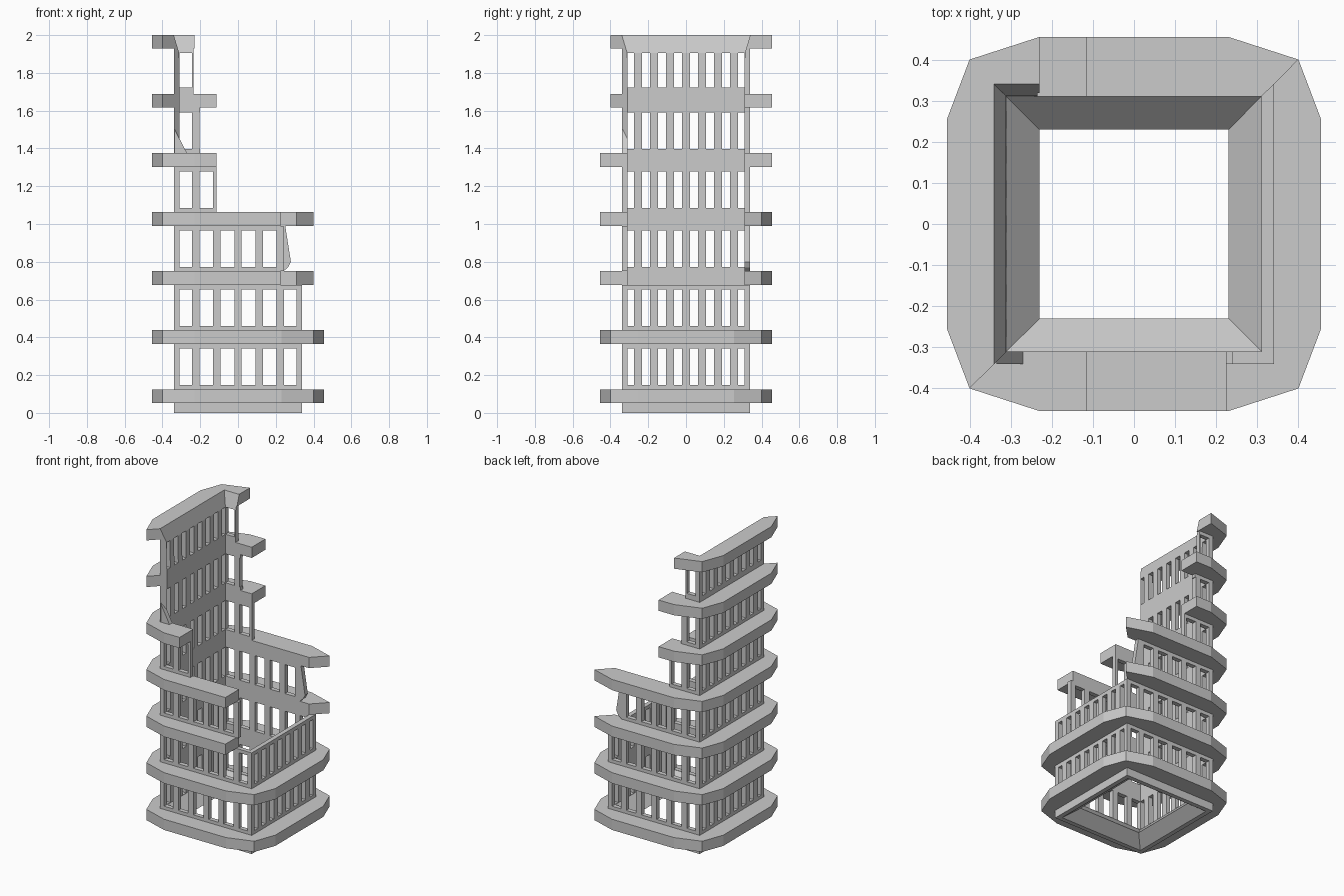
import bpy, bmesh

if "Cube" in bpy.data.objects:
    bpy.data.objects.remove(bpy.data.objects["Cube"])

OUT, INN = 0.34, 0.31            # outer and inner wall planes
LEVELS = 7
PITCH, LEDGE_H = 0.3125, 0.072


def ledge_z(i):
    return 0.053 + i * PITCH


def finish(name, bm):
    bmesh.ops.remove_doubles(bm, verts=bm.verts, dist=0.0004)
    bmesh.ops.recalc_face_normals(bm, faces=bm.faces)
    me = bpy.data.meshes.new(name)
    bm.to_mesh(me)
    bm.free()
    ob = bpy.data.objects.new(name, me)
    bpy.context.collection.objects.link(ob)
    return ob


# place a wall-local point (along, outward, height) on one side of the tower
PLACE = {
    "front": lambda u, d, z: (u, -d, z),
    "back": lambda u, d, z: (u, d, z),
    "left": lambda u, d, z: (-d, u, z),
    "right": lambda u, d, z: (d, u, z),
}


def wall(side, count, gap, wall_lim, ledge_lim):
    """Windowed wall panel; each storey / ledge band is kept up to a broken limit."""
    pitch = 2 * INN / count * 1.085 if count == 6 else 2 * INN / count * 1.09
    centers = [(i - (count - 1) / 2) * pitch for i in range(count)]
    us = {-OUT, OUT}
    for c in centers:
        us |= {round(max(-INN, c - gap / 2), 4), round(min(INN, c + gap / 2), 4)}
    us = sorted(us | {l for l in wall_lim + ledge_lim if -OUT < l < OUT})
    rows = [(0, ledge_z(0), ledge_lim[0], False)]
    for i in range(LEVELS):
        a, b = ledge_z(i), ledge_z(i) + LEDGE_H
        rows.append((a, b, ledge_lim[i], False))
        if i < LEVELS - 1:
            n, lim = ledge_z(i + 1), wall_lim[i]
            lo, hi = b + (0.035 if i == 5 else 0.022), n - 0.024
            rows += [(b, lo, lim, False), (lo, hi, lim, True), (hi, n, lim, False)]

    def keep(c, r):
        if not (0 <= c < len(us) - 1 and 0 <= r < len(rows)):
            return False
        mid = (us[c] + us[c + 1]) / 2
        hole = rows[r][3] and any(abs(mid - k) < gap / 2 for k in centers) and abs(mid) < INN
        return mid < rows[r][2] and not hole

    bm = bmesh.new()

    def pt(u, z, inner):
        d = OUT
        if inner:
            d = INN + max(0, z - 1.9) * 0.3
            u = max(-d, min(d, u))
        return bm.verts.new(PLACE[side](u, d, z))

    for r, (z0, z1, lim, win) in enumerate(rows):
        for c in range(len(us) - 1):
            if not keep(c, r):
                continue
            u0, u1 = us[c], us[c + 1]
            corners = [(u0, z0), (u1, z0), (u1, z1), (u0, z1)]
            for inner in (False, True):
                bm.faces.new([pt(*p, inner) for p in corners])
            for k, (dc, dr) in enumerate([(0, -1), (1, 0), (0, 1), (-1, 0)]):
                if not keep(c + dc, r + dr):
                    p, q = corners[k], corners[(k + 1) % 4]
                    bm.faces.new([pt(*p, False), pt(*q, False), pt(*q, True), pt(*p, True)])
    finish(side + "_wall", bm)


def ledge(i, path, closed):
    """Strip of (inner, outer) plan points given thickness."""
    bm = bmesh.new()
    z0, z1 = ledge_z(i), ledge_z(i) + LEDGE_H
    rings = [[bm.verts.new((*p, z)) for p, z in
              ((a, z0), (b, z0), (b, z1), (a, z1))] for a, b in path]
    pairs = list(zip(rings, rings[1:] + rings[:1]))
    for p, q in pairs if closed else pairs[:-1]:
        for k in range(4):
            n = (k + 1) % 4
            bm.faces.new((p[k], p[n], q[n], q[k]))
    if not closed:
        bm.faces.new(rings[0])
        bm.faces.new(rings[-1])
    finish("ledge_%d" % (i + 1), bm)


def shard(name, side, pts):
    bm = bmesh.new()
    a = [bm.verts.new(PLACE[side](u, OUT, z)) for u, z in pts]
    b = [bm.verts.new(PLACE[side](u, INN, z)) for u, z in pts]
    bm.faces.new(a)
    bm.faces.new(b)
    for k in range(len(pts)):
        n = (k + 1) % len(pts)
        bm.faces.new((a[k], a[n], b[n], b[k]))
    finish(name, bm)


# walls, broken away toward the front right
F = OUT
wall("left", 8, 0.042, [F] * 6, [F] * 7)
wall("right", 8, 0.042, [F, F, -1, -1, -1, -1], [F, F, -1, -1, -1, -1, -1])
wall("front", 6, 0.073, [F, F, 0.241, -0.115, -1, -1], [F, F, 0.225, 0.225, -0.115, -1, -1])
wall("back", 6, 0.073, [F, F, 0.243, -0.115, -0.2, -0.235],
     [F, F, F, F, -0.115, -0.115, -0.23])


# ledges, following the tower from front right clockwise to the back
def fr(x): return ((x, -OUT), (x, -0.455))
def bk(x): return ((x, OUT), (x, 0.455))
def lf(y): return ((-OUT, y), (-0.455, y))
def rt(y): return ((OUT, y), (0.455, y))
def corner(sx, sy): return ((sx * OUT, sy * OUT), (sx * 0.40, sy * 0.40))


left_run = [corner(-1, -1), lf(-0.255), lf(0.255), corner(-1, 1), bk(-0.23)]
full = [fr(0.23), fr(-0.23)] + left_run + [bk(0.23), corner(1, 1), rt(0.255), rt(-0.255),
                                           corner(1, -1)]
half = [fr(0.225), fr(-0.23)] + left_run + [bk(0.23), corner(1, 1)]
ledge(0, full, True)
ledge(1, full, True)
ledge(2, half, False)
ledge(3, half, False)
ledge(4, [fr(-0.115), fr(-0.23)] + left_run + [bk(-0.115)], False)
ledge(5, left_run + [bk(-0.115)], False)
ledge(6, left_run, False)

# sloped floor ring inside the base
bm = bmesh.new()
loops = []
for r, z in ((INN, 0.0), (0.23, 0.06), (INN, 0.145)):
    loops.append([bm.verts.new((x * r, y * r, z)) for x, y in ((-1, -1), (1, -1), (1, 1), (-1, 1))])
for p, q in zip(loops, loops[1:]):
    for k in range(4):
        n = (k + 1) % 4
        bm.faces.new((p[k], p[n], q[n], q[k]))
finish("base_floor_ring", bm)

# jagged leftovers at the broken edges
shard("back_shard", "back", [(0.24, 0.75), (0.265, 0.77), (0.28, 0.8), (0.25, 0.99), (0.24, 0.99)])
shard("front_shard", "front", [(-0.335, 1.375), (-0.27, 1.375), (-0.335, 1.5)])
